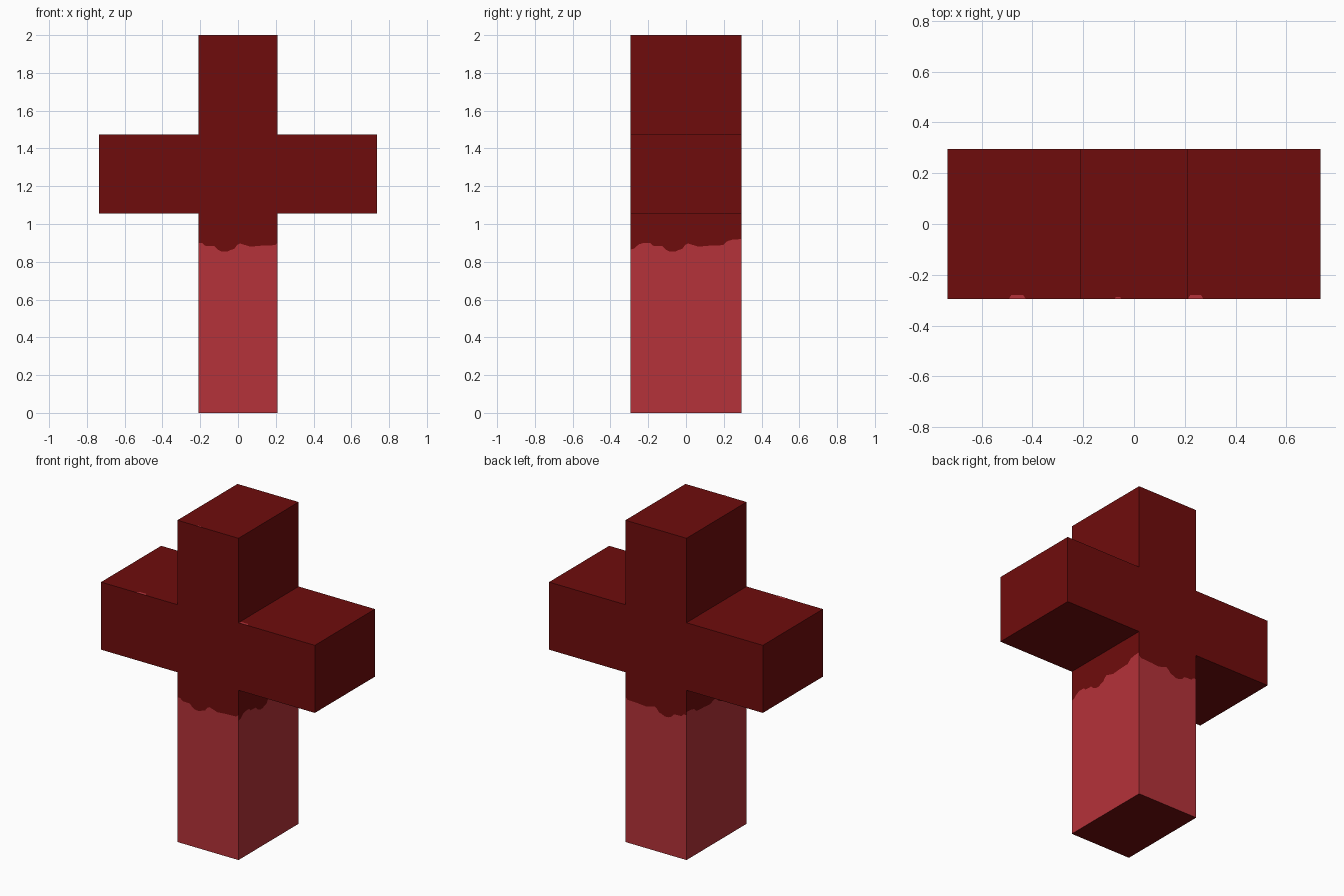
import bpy, bmesh

if "Cube" in bpy.data.objects:
    bpy.data.objects.remove(bpy.data.objects["Cube"])

W, A, D = 0.21, 0.735, 0.295          # shaft half width, arm half width, half depth
Z1, Z2, TOP = 1.055, 1.475, 2.0       # arm underside, arm top, cross top

# Ragged colour line: (position across the side, height)
RAGGED = [(-0.295, 0.865), (-0.275, 0.87), (-0.25, 0.892), (-0.225, 0.90), (-0.19, 0.90),
          (-0.175, 0.885), (-0.125, 0.883), (-0.105, 0.863), (-0.085, 0.854), (-0.06, 0.853),
          (-0.04, 0.862), (-0.02, 0.868), (-0.005, 0.888), (0.01, 0.897), (0.05, 0.885),
          (0.065, 0.88), (0.12, 0.885), (0.195, 0.888), (0.22, 0.91), (0.25, 0.918),
          (0.295, 0.92)]


def height(u):
    for (a, za), (b, zb) in zip(RAGGED, RAGGED[1:]):
        if a <= u <= b:
            return za + (zb - za) * (u - a) / (b - a)


def material(name, rgb):
    m = bpy.data.materials.new(name)
    m.diffuse_color = (*rgb, 1)
    m.use_nodes = True
    m.node_tree.nodes["Principled BSDF"].inputs["Base Color"].default_value = m.diffuse_color
    return m


dark = material("dark red", (0.159, 0.0037, 0.0037))
light = material("light red", (0.462, 0.032, 0.041))


def make_object(name, bm, mats):
    bmesh.ops.remove_doubles(bm, verts=bm.verts, dist=1e-5)
    bmesh.ops.recalc_face_normals(bm, faces=bm.faces)
    me = bpy.data.meshes.new(name)
    bm.to_mesh(me)
    bm.free()
    for m in mats:
        me.materials.append(m)
    ob = bpy.data.objects.new(name, me)
    bpy.context.collection.objects.link(ob)


def face(bm, pts, mat=0):
    f = bm.faces.new([bm.verts.new(p) for p in pts])
    f.material_index = mat


def split_side(bm, half, other_half, place, upper):
    """Shaft side cut along the ragged line: light below, dark above."""
    line = [(-half, height(-half))]
    line += [p for p in RAGGED if -half < p[0] < half]
    line += [(half, height(half))]
    lower_pts, upper_pts = list(line), list(line)
    # the neighbouring side's line meets the same corner edge
    for s in (-1, 1):
        for o in corner_heights(s, half, other_half):
            h = height(s * half)
            target = lower_pts if o < h else upper_pts
            if abs(o - h) > 1e-5:
                target.insert(0 if s < 0 else len(target), (s * half, o))
    face(bm, [place(u, z) for u, z in lower_pts + [(half, 0), (-half, 0)]], 1)
    face(bm, [place(u, z) for u, z in upper_pts + upper], 0)


def corner_heights(s, half, other_half):
    return [height(side_sign * other_half)]


# Cross body
bm = bmesh.new()
outline = [(W, Z1), (A, Z1), (A, Z2), (W, Z2), (W, TOP),
           (-W, TOP), (-W, Z2), (-A, Z2), (-A, Z1), (-W, Z1)]
for side_sign in (-1, 1):
    s = side_sign
    # front / back
    split_side(bm, W, D, lambda u, z: (u, s * D, z), outline)
    # left / right shaft sides
    split_side(bm, D, W, lambda u, z: (s * W, u, z), [(D, Z1), (-D, Z1)])
for (xa, za), (xb, zb) in zip(outline, outline[1:]):
    face(bm, [(xa, -D, za), (xb, -D, zb), (xb, D, zb), (xa, D, za)])
face(bm, [(-W, -D, 0), (W, -D, 0), (W, D, 0), (-W, D, 0)])
make_object("cross_body", bm, [dark, light])

# Small light flecks on the front rim of the top faces
for i, (x, z, r, d) in enumerate([(-0.46, Z2, 0.033, 0.016), (0.243, Z2, 0.03, 0.016),
                                  (-0.063, TOP, 0.012, 0.008)]):
    bm = bmesh.new()
    t = z + 0.001
    face(bm, [(x - r, -D, t), (x + r, -D, t), (x + r * 0.7, -D + d, t), (x - r * 0.7, -D + d, t)])
    make_object(f"top_fleck_{i + 1}", bm, [light])
